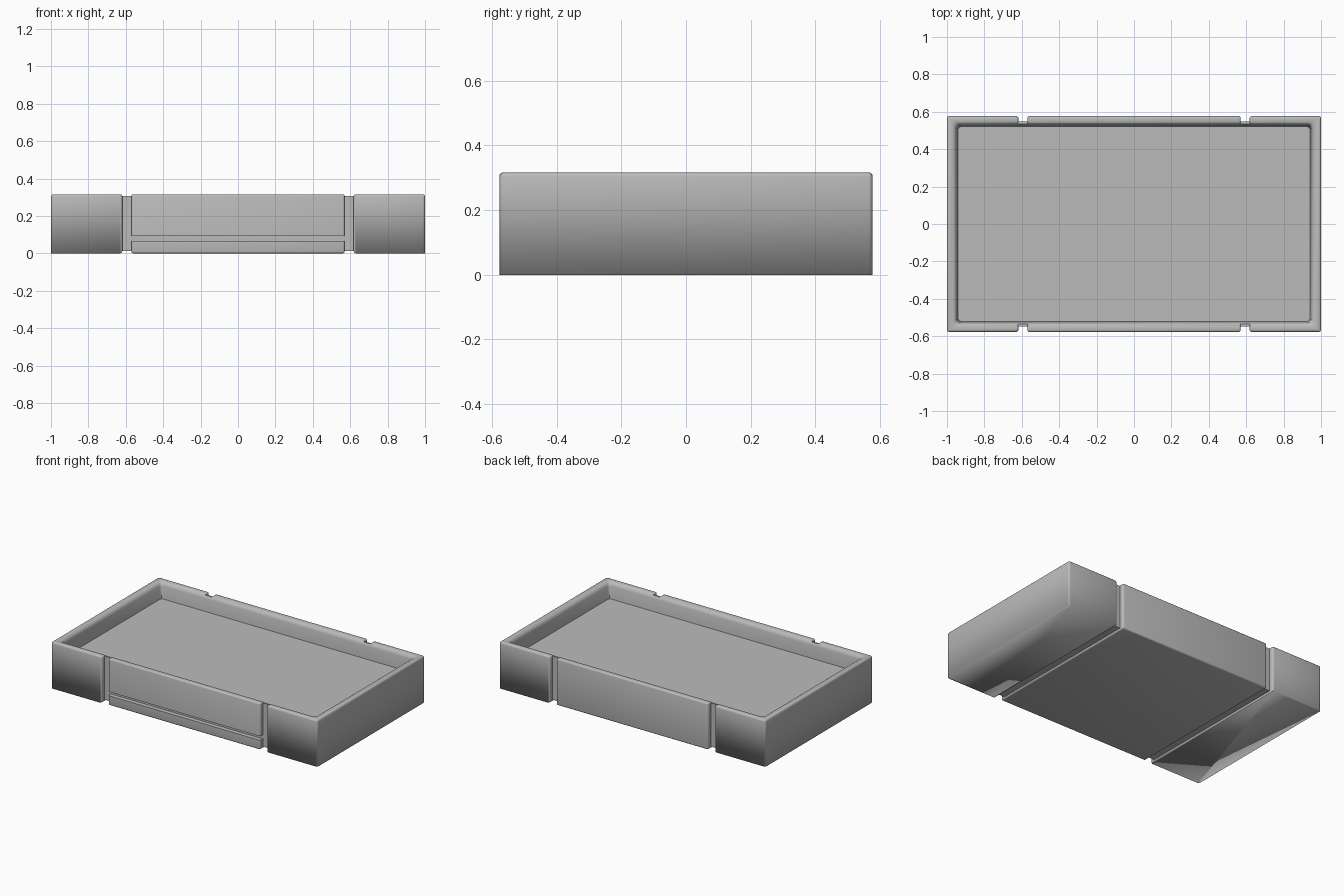
import bpy
import bmesh
from mathutils import Vector

if "Cube" in bpy.data.objects:
    bpy.data.objects.remove(bpy.data.objects["Cube"])

# Single grey material
GREY = (0.5, 0.5, 0.5, 1)
mat = bpy.data.materials.new("grey")
mat.use_nodes = True
mat.diffuse_color = GREY
mat.node_tree.nodes["Principled BSDF"].inputs["Base Color"].default_value = GREY

W, D, H = 1.0, 0.577, 0.316    # half width, half depth, height
GAP_IN, GAP_OUT = 0.57, 0.618  # strap channel
CORE_D = 0.547                 # channel bottom


def to_object(bm, name):
    bmesh.ops.recalc_face_normals(bm, faces=bm.faces)
    mesh = bpy.data.meshes.new(name)
    bm.to_mesh(mesh)
    bm.free()
    ob = bpy.data.objects.new(name, mesh)
    bpy.context.collection.objects.link(ob)
    mesh.materials.append(mat)
    return ob


def box(name, lo, hi, radius=0, keep_sharp=lambda edge: False):
    bm = bmesh.new()
    bmesh.ops.create_cube(bm, size=1)
    lo, hi = Vector(lo), Vector(hi)
    for v in bm.verts:
        v.co = (lo + hi) / 2 + v.co * (hi - lo)
    if radius:
        edges = [e for e in bm.edges if not keep_sharp(e)]
        bmesh.ops.bevel(bm, geom=edges, offset=radius, segments=3,
                        profile=0.5, affect='EDGES')
    return to_object(bm, name)


def cavity(name):
    # Tapered hollow with chamfered corners and a softened lip
    bm = bmesh.new()
    rings = []
    for z, x, y in ((0.205, 0.942, 0.522), (0.29, 0.948, 0.528), (0.304, 0.952, 0.532),
                    (0.312, 0.959, 0.539), (H, 0.968, 0.546), (0.33, 0.99, 0.568)):
        c, k = 0.02, 0.006
        corner = ((0, c), (k, k), (c, 0))
        ring = []
        for sx, sy in ((1, 1), (-1, 1), (-1, -1), (1, -1)):
            for a, b in (corner if sx * sy > 0 else corner[::-1]):
                ring.append(bm.verts.new((sx * (x - a), sy * (y - b), z)))
        rings.append(ring)
    for low, high in zip(rings, rings[1:]):
        n = len(low)
        for i in range(n):
            j = (i + 1) % n
            bm.faces.new((low[i], low[j], high[j], high[i]))
    bm.faces.new(rings[0])
    bm.faces.new(rings[-1])
    return to_object(bm, name)


def combine(target, other, operation):
    mod = target.modifiers.new(operation, 'BOOLEAN')
    mod.operation, mod.solver, mod.object = operation, 'EXACT', other
    bpy.context.view_layer.objects.active = target
    bpy.ops.object.modifier_apply(modifier=mod.name)
    bpy.data.objects.remove(other)


def outer_bottom(edge):
    # Bottom border of the end blocks, apart from the channel side
    return (all(v.co.z < 0.003 for v in edge.verts)
            and not all(abs(v.co.x) < GAP_OUT + 0.02 for v in edge.verts))


# Middle section with the horizontal slot on its front
tray = box("tray", (-GAP_IN, -D, 0), (GAP_IN, D, H), 0.01)
combine(tray, box("slot", (-0.7, -0.7, 0.065), (0.7, -CORE_D, 0.092)), 'DIFFERENCE')

# Recessed core seen inside the channels
combine(tray, box("core", (-0.8, -CORE_D, 0.012), (0.8, CORE_D, 0.308)), 'UNION')

# End blocks
for side in (-1, 1):
    x0, x1 = sorted((side * GAP_OUT, side * W))
    combine(tray, box("end_block", (x0, -D, 0), (x1, D, H), 0.012, outer_bottom), 'UNION')

# Hollow top
combine(tray, cavity("cavity"), 'DIFFERENCE')

# Smooth shading, crisp at channels and floor, soft along the lower border
bm = bmesh.new()
bm.from_mesh(tray.data)
for f in bm.faces:
    f.smooth = True
    f.material_index = 0
for e in bm.edges:
    e.smooth = e.calc_face_angle(0) < 0.75 or outer_bottom(e)
bm.to_mesh(tray.data)
bm.free()
